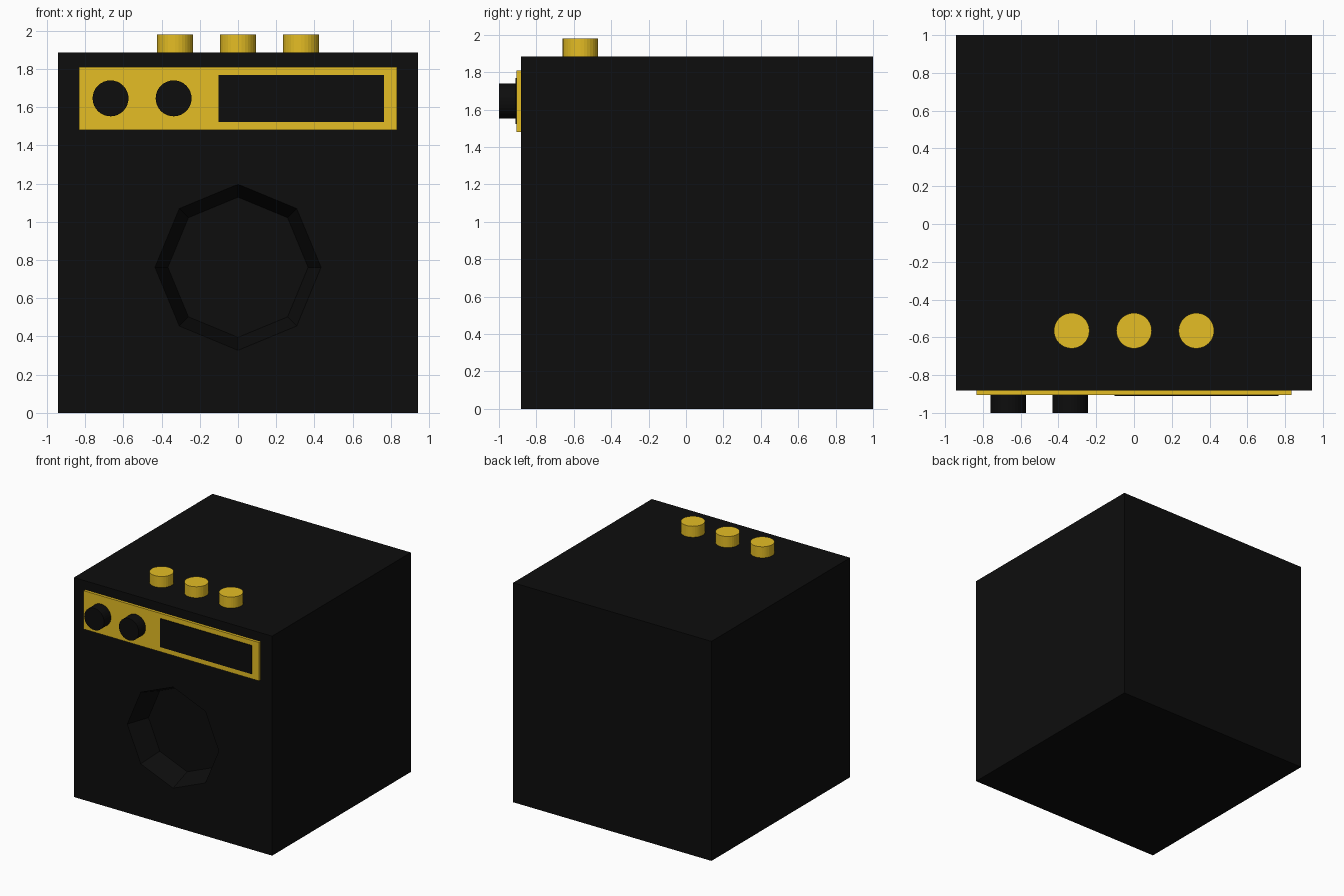
import bpy
from math import pi

if "Cube" in bpy.data.objects:
    bpy.data.objects.remove(bpy.data.objects["Cube"])


def material(name, rgb):
    m = bpy.data.materials.new(name)
    m.diffuse_color = (*rgb, 1)
    m.use_nodes = True
    m.node_tree.nodes["Principled BSDF"].inputs["Base Color"].default_value = m.diffuse_color
    return m


BLACK = material("black", (0.004, 0.004, 0.004))
GOLD = material("gold", (0.78, 0.51, 0.018))


def finish(name, mat):
    ob = bpy.context.object
    ob.name = name
    ob.data.materials.append(mat)
    return ob


def box(name, lo, hi, mat):
    centre = [(a + b) / 2 for a, b in zip(lo, hi)]
    bpy.ops.mesh.primitive_cube_add(size=1, location=centre)
    bpy.context.object.scale = [b - a for a, b in zip(lo, hi)]
    bpy.ops.object.transform_apply(location=False, rotation=False, scale=True)
    return finish(name, mat)


def knob(name, loc, mat, depth, rot=(0, 0, 0)):
    bpy.ops.mesh.primitive_cylinder_add(vertices=32, radius=0.094, depth=depth,
                                        location=loc, rotation=rot)
    return finish(name, mat)


# Cabinet with a tapered octagonal speaker recess
cabinet = box("cabinet", (-0.942, -0.882, 0), (0.942, 1.0, 1.885), BLACK)
bpy.ops.mesh.primitive_cone_add(vertices=8, radius1=0.469, radius2=0.367, depth=0.29,
                                location=(0, -0.835, 0.762), rotation=(-pi / 2, 0, 0))
cutter = finish("speaker_cutter", BLACK)
cutter.hide_render = True
cut = cabinet.modifiers.new("speaker_recess", 'BOOLEAN')
cut.operation = 'DIFFERENCE'
cut.solver = 'EXACT'
cut.object = cutter
bpy.context.view_layer.objects.active = cabinet
bpy.ops.object.modifier_apply(modifier=cut.name)
bpy.data.objects.remove(cutter)

# Control panel and display window
box("control_panel", (-0.833, -0.905, 1.48), (0.833, -0.87, 1.81), GOLD)
box("display", (-0.103, -0.911, 1.523), (0.765, -0.895, 1.768), BLACK)

# Two dials on the panel
for i, x in enumerate((-0.667, -0.337)):
    knob(f"dial_{i + 1}", (x, -0.945, 1.646), BLACK, 0.11, (pi / 2, 0, 0))

# Three buttons on the top
for i, x in enumerate((-0.33, 0, 0.33)):
    knob(f"top_button_{i + 1}", (x, -0.565, 1.925), GOLD, 0.11)
